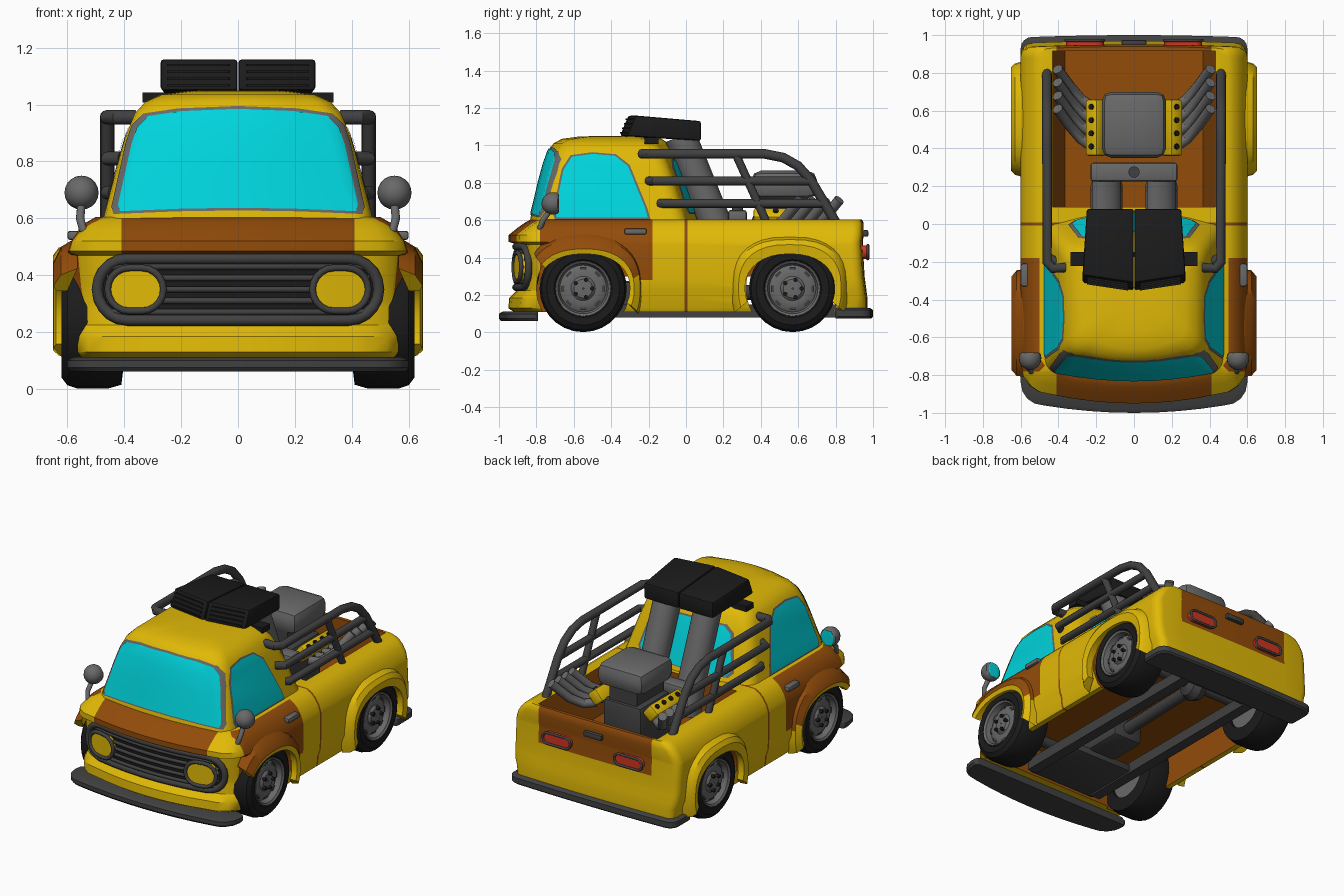
import bpy, bmesh, math
from mathutils import Vector, Matrix, Euler

if "Cube" in bpy.data.objects:
    bpy.data.objects.remove(bpy.data.objects["Cube"])

def material(name, *rgb):
    m = bpy.data.materials.new(name)
    m.diffuse_color = (*rgb, 1)
    m.use_nodes = True
    m.node_tree.nodes["Principled BSDF"].inputs["Base Color"].default_value = m.diffuse_color
    return m
YEL = material("yellow paint", .75, .485, .002)
BRN = material("brown paint", .29, .072, .003)
GLS = material("cyan glass", 0, .66, .72)
BLK = material("black rubber", .011, .011, .011)
DRK = material("dark metal", .052, .052, .052)
GRY = material("grey metal", .14, .14, .14)
RED = material("red lamp", .62, .035, .015)

def mesh(name, verts, faces, *mats, bevel=0):
    me = bpy.data.meshes.new(name)
    me.from_pydata([tuple(v) for v in verts], [], faces)
    bm = bmesh.new(); bm.from_mesh(me)
    bmesh.ops.recalc_face_normals(bm, faces=bm.faces[:])
    if bevel:
        bmesh.ops.bevel(bm, geom=bm.edges[:], offset=bevel, segments=2, affect='EDGES', profile=.5)
    bm.to_mesh(me); bm.free()
    for m in mats:
        me.materials.append(m)
    ob = bpy.data.objects.new(name, me)
    bpy.context.collection.objects.link(ob)
    return ob

def loft(name, rings, *mats, closed=False):
    n, k = len(rings[0]), len(rings)
    f = [(i*n+j, i*n+(j+1) % n, (i+1) % k*n+(j+1) % n, (i+1) % k*n+j)
         for i in range(k if closed else k-1) for j in range(n)]
    if not closed:
        f += [tuple(range(n)), tuple(range((k-1)*n, k*n))]
    return mesh(name, [p for r in rings for p in r], f, *mats)

def prism(name, outline, axis, a, b, *mats, bevel=0):
    put = (lambda t, u, v: (t, u, v)) if axis == 'x' else (lambda t, u, v: (u, t, v))
    n = len(outline)
    v = [put(t, *p) for t in (a, b) for p in outline]
    f = [(j, (j+1) % n, n+(j+1) % n, n+j) for j in range(n)] + [tuple(range(n)), tuple(range(n, 2*n))]
    return mesh(name, v, f, *mats, bevel=bevel)

def box(name, c, size, mat, rot=(0, 0, 0), bevel=0):
    x, y, z = (s/2 for s in size)
    ob = prism(name, [(-y, -z), (y, -z), (y, z), (-y, z)], 'x', -x, x, mat, bevel=bevel)
    ob.data.transform(Matrix.Translation(c) @ Euler(rot).to_matrix().to_4x4())
    return ob

def tube(name, pts, r, mat, cyclic=False):
    cu = bpy.data.curves.new(name, 'CURVE')
    cu.dimensions, cu.bevel_depth, cu.bevel_resolution, cu.use_fill_caps = '3D', r, 4, True
    sp = cu.splines.new('POLY')
    sp.points.add(len(pts)-1)
    for p, q in zip(sp.points, pts):
        p.co = (*q, 1)
    sp.use_cyclic_u = cyclic
    cu.materials.append(mat)
    ob = bpy.data.objects.new(name, cu)
    bpy.context.collection.objects.link(ob)
    bpy.ops.object.select_all(action='DESELECT')
    ob.select_set(True); bpy.context.view_layer.objects.active = ob
    bpy.ops.object.convert(target='MESH')
    return ob

def lathe(name, prof, cy, cz, s, mat, n=28):
    rings = [[(s*x, cy+r*math.cos(2*math.pi*i/n), cz+r*math.sin(2*math.pi*i/n)) for r, x in prof] for i in range(n)]
    return loft(name, rings, mat, closed=True)

def boolean(ob, cutter, op):
    m = ob.modifiers.new("cut", 'BOOLEAN')
    m.operation, m.solver, m.object = op, 'EXACT', cutter
    bpy.context.view_layer.objects.active = ob
    bpy.ops.object.modifier_apply(modifier=m.name)
    bpy.data.objects.remove(cutter)

def paint(ob, index):
    for p in ob.data.polygons:
        p.material_index = index
    return ob

# plan outline with bowed ends and rounded corners
def ring(z, yf, yr, w, rf=.1, rr=.05, bf=.05, br=.01):
    def end(y, r, b, s):
        e = [(f*(w-r), y+s*b*f*f) for f in (0, .25, .5, .75)]
        return e + [(w-r+r*math.sin(a), y+s*(b+r*(1-math.cos(a)))) for a in (math.pi/8*k for k in range(5))]
    half = end(yf, rf, bf, 1) + end(yr, rr, br, -1)[::-1]
    return [(x, y, z) for x, y in half] + [(-x, y, z) for x, y in half[-2:0:-1]]

# lower body, painted by region, with bed, underside and wheel arches cut out
body = loft("lower_body", [ring(*a) for a in (
    (.11, -.92, .95, .565, .18), (.13, -.95, .97, .575, .18), (.185, -.945, .97, .58, .18), (.225, -.905, .965, .595, .2),
    (.30, -.895, .955, .60, .2), (.47, -.905, .945, .60, .18), (.485, -.95, .945, .597, .15), (.52, -.95, .95, .585, .14),
    (.56, -.90, .95, .56, .12), (.585, -.865, .95, .535), (.605, -.83, .94, .50))], YEL, BRN)
bm = bmesh.new(); bm.from_mesh(body.data)
for co, no in (((.41, 0, 0), (1, 0, 0)), ((-.41, 0, 0), (1, 0, 0)), ((0, -.78, 0), (0, 1, 0)), ((0, -.18, 0), (0, 1, 0)),
               ((0, -.007, 0), (0, 1, 0)), ((0, .007, 0), (0, 1, 0)), ((0, .88, 0), (0, 1, 0)),
               ((0, 0, .28), (0, 0, 1)), ((0, 0, .37), (0, 0, 1))):
    bmesh.ops.bisect_plane(bm, geom=bm.verts[:]+bm.edges[:]+bm.faces[:], dist=1e-5, plane_co=co, plane_no=no)
for f in bm.faces:
    c = f.calc_center_median()
    hood = c.y < -.78 and abs(c.x) < .41 and c.z > .472
    door = -.78 < c.y < -.18 and c.z > .28 and abs(c.x) > .5
    gate = c.y > .88 and abs(c.x) < .41 and c.z > .37
    f.material_index = int(hood or door or gate or abs(c.y) < .007)
bm.to_mesh(body.data); bm.free()
bed = loft("bed_cutter", [[(x, .09, z), (-x, .09, z), (-x, .915, z), (x, .915, z)] for x, z in ((.365, .34), (.435, .62))], YEL, BRN)
boolean(body, paint(bed, 1), 'DIFFERENCE')
hollow = prism("underside_cutter", [(-.74, .0), (.89, .0), (.89, .3), (-.74, .3)], 'x', -.53, .53, YEL, BRN)
boolean(body, paint(hollow, 1), 'DIFFERENCE')
circle = [(math.cos(math.pi*k/14), math.sin(math.pi*k/14)) for k in range(28)]
for s in (1, -1):
    for cy in (-.55, .57):
        arch = prism("arch_cutter", [(cy+.25*c, .235+.25*d) for c, d in circle], 'x', s*.42, s*.8, YEL, BRN)
        boolean(body, paint(arch, 1), 'DIFFERENCE')

# cab, and window plates that follow its surface
cab = loft("cab", [ring(z, a, b, w, r, r, .04, .06) for z, a, b, w, r in (
    (.59, -.835, .07, .475, .08), (.62, -.83, .06, .468, .08), (.7, -.81, .035, .447, .08), (.8, -.787, .005, .42, .08),
    (.9, -.76, -.03, .391, .08), (.97, -.735, -.06, .362, .08), (1.01, -.71, -.09, .325, .08),
    (1.035, -.665, -.13, .27, .08), (1.047, -.58, -.2, .18, .08), (1.05, -.5, -.27, .1, .05))], YEL)

def window(name, outline, axis, a, b, lift, mat, grow=1.0):
    cu, cv = (sum(p[i] for p in outline)/len(outline) for i in (0, 1))
    ob = cab.copy(); ob.data = cab.data.copy(); ob.name = name
    bpy.context.collection.objects.link(ob)
    ob.data.materials.append(mat)
    nor = [v.normal.copy() for v in ob.data.vertices]
    for v, n in zip(ob.data.vertices, nor):
        v.co += n*lift
    paint(ob, 1)
    boolean(ob, prism("window_cutter", [(cu+(u-cu)*grow, cv+(v-cv)*grow) for u, v in outline], axis, a, b, YEL, mat), 'INTERSECT')
    bm = bmesh.new(); bm.from_mesh(ob.data)
    bmesh.ops.delete(bm, geom=[f for f in bm.faces if f.material_index == 0], context='FACES')
    bm.to_mesh(ob.data); bm.free()

def sym(half):
    return half + [(-x, z) for x, z in half[::-1] if x]
screen = sym([(0, .637), (.2, .634), (.415, .625), (.422, .65), (.375, .86), (.355, .92), (.315, .96), (.2, .977), (0, .985)])
rear = sym([(0, .64), (.3, .64), (.33, .67), (.28, .88), (.23, .92), (0, .93)])
side = [(-.69, .615), (-.70, .65), (-.655, .87), (-.61, .94), (-.5, .955), (-.38, .945), (-.31, .89), (-.22, .67), (-.205, .615)]
for nm, lift, mat, g in (("frame", .003, GRY, 1.055), ("glass", .007, GLS, 1.0)):
    window("windscreen_"+nm, screen, 'y', -1.1, -.5, lift, mat, g)
    window("rear_window_"+nm, rear, 'y', -.2, .4, lift, mat, g)
    for s in (1, -1):
        window("side_window_"+nm, side, 'x', s*.2, s*.8, lift, mat, g)

# grille, headlamps, tail lamps
def pill(cx, cz, hw, hh, n=10):
    a = [math.pi*(k/n-.5) for k in range(n+1)]
    r = [(cx+hw-hh+hh*math.cos(t), cz+hh*math.sin(t)) for t in a]
    return r + [(cx-hw+hh-hh*math.cos(t), cz-hh*math.sin(t)) for t in a]

def lamp(name, cx, cz, hw, hh, y, depth, mat, rim, rr, bow=.07):
    bend = lambda x: y+bow*(x/.5)**2
    rings = []
    for x in (cx-hw*math.cos(math.pi*k/20) for k in range(21)):
        h = max(.004, math.sqrt(max(0, hh*hh-max(0, abs(x-cx)-(hw-hh))**2)))
        rings.append([(x, bend(x), cz-h), (x, bend(x), cz+h), (x, bend(x)+depth, cz+h), (x, bend(x)+depth, cz-h)])
    loft(name, rings, mat)
    path, dense = pill(cx, cz, hw, hh), []
    for p, q in zip(path, path[1:]+path[:1]):
        m = max(1, int(abs(q[0]-p[0])/.1))
        dense += [(p[0]+(q[0]-p[0])*k/m, p[1]+(q[1]-p[1])*k/m) for k in range(m)]
    tube(name+"_rim", [(x, bend(x), z) for x, z in dense], rr, rim, True)

lamp("grille", 0, .35, .495, .108, -.91, .06, BLK, DRK, .02)
for k in range(5):
    xs = [-.46+.092*i for i in range(11)]
    tube("grille_bar", [(x, -.912+.07*(x/.5)**2, .27+.04*k) for x in xs], .011, DRK)
for s in (1, -1):
    lamp("headlamp", s*.36, .35, .098, .076, -.94, .05, YEL, DRK, .012)
    lamp("tail_lamp", s*.26, .43, .1, .036, .972, -.04, RED, DRK, .008, 0)
box("tailgate_handle", (0, .96, .53), (.13, .03, .035), DRK, bevel=.008)

# bumpers
loft("front_bumper", [ring(z, -1+d, -.79, .60-d, .12, .02, .04, 0) for z, d in ((.062, .01), (.075, 0), (.1, .0), (.112, .02))], DRK)
loft("rear_bumper", [ring(z, .8, 1-d, .60-d, .02, .06, 0, .01) for z, d in ((.075, .01), (.085, 0), (.12, 0), (.13, .015))], DRK)

# flared wheel arches
def fender(name, cy, s, secs, a0, a1, first):
    rings = []
    for k in range(21):
        t = math.radians(a0+(a1-a0)*k/20)
        c, d = math.cos(t), math.sin(t)
        rings.append([(s*x, cy+ry*math.copysign(abs(c)**n, c), .235+rz*math.copysign(abs(d)**n, d)) for x, ry, rz, n in secs])
    ob = loft(name, rings, YEL, BRN)
    for p in ob.data.polygons:
        brown = p.index % len(secs) < 2 and p.index < 20*len(secs) and p.center.z > .28
        p.material_index = int(first and brown)

for s in (1, -1):
    fender("front_fender", -.545, s, [(.565, .31, .30, .8), (.622, .30, .265, .8), (.648, .268, .212, .85), (.64, .245, .185, .9), (.60, .245, .185, .9)], -22, 146, True)
    fender("rear_fender", .555, s, [(.575, .31, .28, .72), (.63, .295, .262, .75), (.65, .275, .235, .8), (.643, .24, .185, .9), (.60, .24, .185, .9)], -20, 200, False)
    # wheels
    for cy in (-.55, .57):
        lathe("tyre", [(.14, .60), (.155, .617), (.195, .62), (.222, .60), (.233, .565), (.233, .455), (.22, .41), (.14, .40)], cy, .235, s, BLK)
        lathe("rim", [(.004, .604), (.05, .602), (.065, .588), (.10, .59), (.125, .575), (.135, .61), (.147, .618), (.15, .60), (.15, .42), (.004, .42)], cy, .235, s, GRY)
        for k in range(5):
            a = 2*math.pi*k/5
            y, z = cy+.048*math.cos(a), .235+.048*math.sin(a)
            tube("wheel_nut", [(s*.58, y, z), (s*.618, y, z)], .011, BLK)
        for k in range(8):
            a = 2*math.pi*k/8
            box("rim_slot", (s*.583, cy+.105*math.cos(a), .235+.105*math.sin(a)), (.012, .02, .035), DRK, (a, 0, 0))
    # mirrors and door handles
    bm = bmesh.new()
    bmesh.ops.create_uvsphere(bm, u_segments=16, v_segments=10, radius=.06)
    for v in bm.verts:
        v.co.y = min(v.co.y*1.05, .03)
    me = bpy.data.meshes.new("mirror")
    for f in bm.faces:
        f.normal_update()
        f.material_index = int(f.normal.y > .95 and f.calc_center_median().y > .029)
    bm.to_mesh(me); bm.free()
    me.materials.append(GRY); me.materials.append(GLS)
    mir = bpy.data.objects.new("mirror", me)
    mir.location = (s*.55, -.71, .69)
    bpy.context.collection.objects.link(mir)
    tube("mirror_arm", [(s*.55, -.73, .65), (s*.555, -.765, .6), (s*.545, -.78, .56), (s*.51, -.78, .535)], .015, GRY)
    box("door_handle", (s*.575, -.27, .54), (.05, .12, .032), GRY, bevel=.01)
    # bed side rails
    tube("top_rail", [(s*.36, -.23, .955), (s*.43, -.235, .955), (s*.46, -.2, .955), (s*.46, .42, .955), (s*.46, .52, .935),
                      (s*.46, .6, .89), (s*.46, .67, .81), (s*.46, .8, .59)], .026, DRK)
    tube("middle_rail", [(s*.41, -.2, .81), (s*.46, -.17, .81), (s*.46, .67, .81)], .024, DRK)
    tube("lower_rail", [(s*.44, -.14, .69), (s*.46, -.12, .69), (s*.46, .74, .69)], .024, DRK)
    tube("rail_strut", [(s*.46, .27, .945), (s*.46, .43, .59)], .022, DRK)
    # roof air scoops with louvres and ducts
    sc = prism("air_scoop", [(-.355, 1.05), (-.31, 1.16), (.08, 1.13), (.08, 1.025)], 'x', s*.002, s*.272, BLK, bevel=.012)
    for v in sc.data.vertices:
        v.co.y += .15*abs(v.co.x)*(v.co.y < -.2)
        v.co.x *= 1-.08*(v.co.y > 0)
    for k in range(4):
        z = 1.067+.024*k
        box("scoop_louvre", (s*.139, -.333+.41*(z-1.05), z), (.22, .02, .008), BLK, (0, 0, s*.148))
    tube("air_duct", [(s*.145, -.03, 1.05), (s*.145, .16, .58), (s*.145, .2, .42)], .085, GRY)
    # valve covers and exhaust pipes
    box("valve_cover", (s*.2, .51, .61), (.08, .3, .09), YEL, (0, s*.7, 0), .015)
    for k in range(4):
        y = .41+.07*k
        tube("cover_bolt", [(s*.2, y, .62), (s*.23, y, .656)], .015, BLK)
        tube("exhaust_pipe", [(s*.22, y, .56), (s*.28, y+.04, .55), (s*.34, y+.11, .6), (s*.405, y+.2, .71)], .028, GRY)
    # chassis rails
    box("chassis_rail", (s*.25, .08, .115), (.07, 1.5, .07), DRK)
box("scoop_bracket", (0, -.185, 1.025), (.67, .075, .035), BLK)

# engine
box("engine_block", (0, .51, .48), (.28, .32, .3), DRK, bevel=.03)
box("intake_neck", (0, .51, .67), (.2, .28, .14), DRK)
box("intake_cover", (0, .525, .79), (.34, .35, .15), GRY, bevel=.05)
box("front_manifold", (0, .275, .62), (.46, .1, .07), GRY, bevel=.015)
tube("manifold_cap", [(0, .275, .63), (0, .275, .68)], .03, DRK)

# underside
box("front_tray", (0, -.5, .115), (.5, .4, .05), DRK, bevel=.01)
box("gearbox", (0, -.3, .2), (.22, .5, .15), DRK, bevel=.03)
tube("drive_shaft", [(0, -.2, .2), (0, .57, .22)], .04, DRK)
for y in (-.55, .57):
    tube("axle", [(-.45, y, .235), (.45, y, .235)], .035, DRK)
lathe("differential", [(.005, -.08), (.07, -.05), (.09, 0), (.07, .05), (.005, .08)], .57, .22, 1, DRK, 16)
box("cross_member", (0, .8, .115), (.5, .06, .05), DRK)

# smooth shading with sharp edges kept
bpy.ops.object.select_all(action='SELECT')
bpy.context.view_layer.objects.active = body
bpy.ops.object.shade_smooth_by_angle(angle=math.radians(35))
